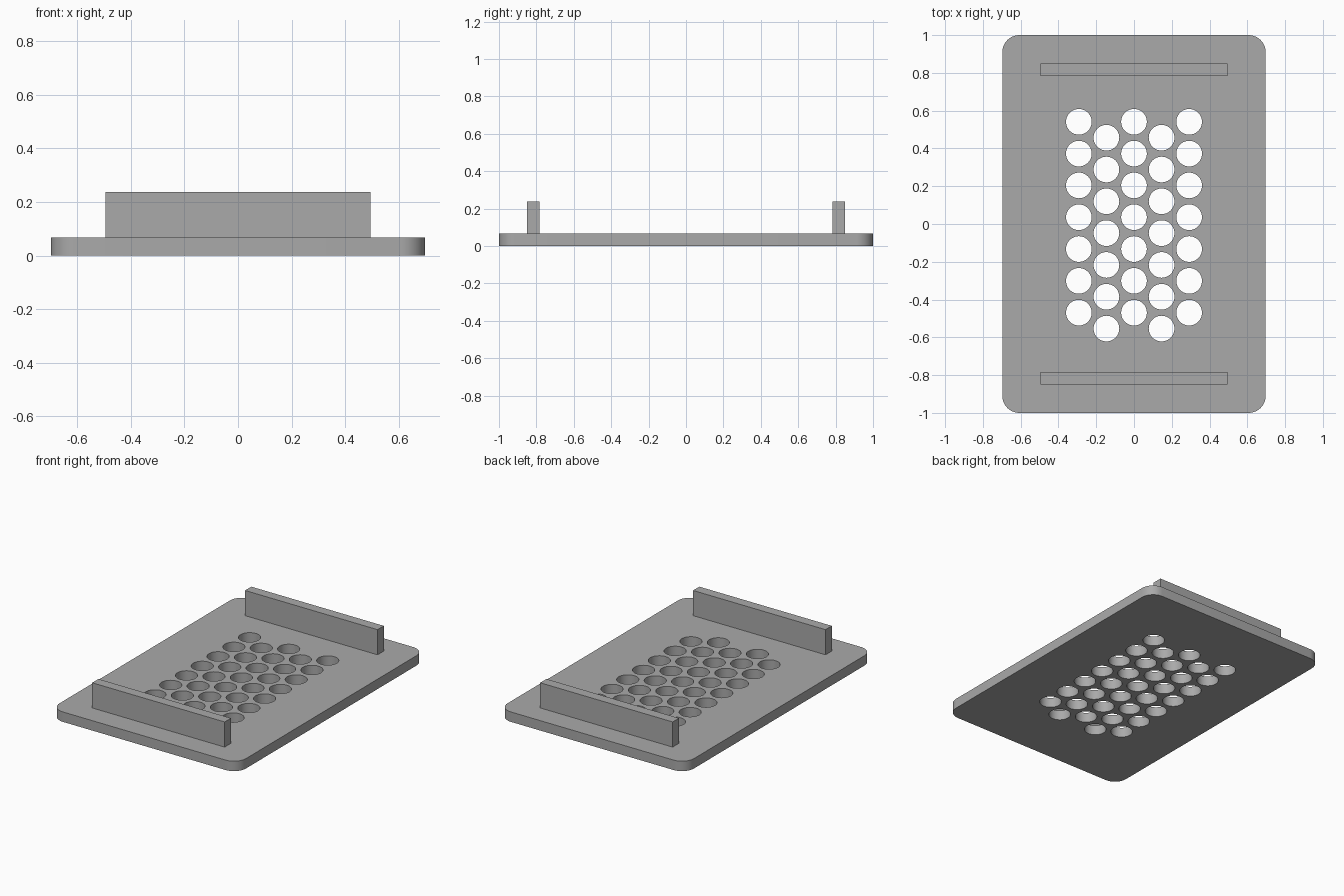
import bpy
import bmesh
from math import pi, cos, sin

if "Cube" in bpy.data.objects:
    bpy.data.objects.remove(bpy.data.objects["Cube"], do_unlink=True)

HALF_X, HALF_Y, THICK, CORNER = 0.697, 1.0, 0.067, 0.09
HOLE_R, PITCH, COLUMN_STEP = 0.068, 0.1684, 0.146

# Single grey material
grey = bpy.data.materials.new("plain grey")
grey.use_nodes = True
colour = (0.4, 0.4, 0.4, 1)
grey.diffuse_color = colour
grey.node_tree.nodes["Principled BSDF"].inputs["Base Color"].default_value = colour


def arc(cx, cy, r, start, sweep, steps):
    return [(cx + r * cos(start + sweep * i / steps),
             cy + r * sin(start + sweep * i / steps)) for i in range(steps + 1)]


def finish(bm, name):
    bmesh.ops.recalc_face_normals(bm, faces=bm.faces)
    mesh = bpy.data.meshes.new(name)
    bm.to_mesh(mesh)
    bm.free()
    mesh.materials.append(grey)
    obj = bpy.data.objects.new(name, mesh)
    bpy.context.collection.objects.link(obj)
    return obj


# Rounded outline of the plate
outline = []
for i, (sx, sy) in enumerate([(1, 1), (-1, 1), (-1, -1), (1, -1)]):
    outline += arc(sx * (HALF_X - CORNER), sy * (HALF_Y - CORNER),
                   CORNER, i * pi / 2, pi / 2, 10)
loops = [outline]

# Staggered hole pattern: odd columns sit half a pitch lower
for col in range(-2, 3):
    top = 0.541 - (PITCH / 2 if col % 2 else 0)
    for row in range(7):
        loops.append(arc(col * COLUMN_STEP, top - row * PITCH,
                         HOLE_R, 0, 2 * pi, 40)[:-1])

# Perforated plate
bm = bmesh.new()
for loop in loops:
    verts = [bm.verts.new((x, y, 0)) for x, y in loop]
    for a, b in zip(verts, verts[1:] + verts[:1]):
        bm.edges.new((a, b))
bmesh.ops.triangle_fill(bm, use_beauty=True, use_dissolve=False, edges=bm.edges[:])
result = bmesh.ops.extrude_face_region(bm, geom=bm.faces[:], use_keep_orig=True)
raised = [g for g in result["geom"] if isinstance(g, bmesh.types.BMVert)]
bmesh.ops.translate(bm, verts=raised, vec=(0, 0, THICK))
plate = finish(bm, "perforated_plate")
bpy.ops.object.select_all(action="DESELECT")
plate.select_set(True)
bpy.context.view_layer.objects.active = plate
bpy.ops.object.shade_smooth_by_angle(angle=pi / 6)

# Upright rails at both ends
for side, name in ((-1, "front_rail"), (1, "back_rail")):
    bm = bmesh.new()
    bmesh.ops.create_cube(bm, size=1)
    bmesh.ops.scale(bm, vec=(0.99, 0.067, 0.17), verts=bm.verts)
    bmesh.ops.translate(bm, vec=(0, side * 0.816, THICK + 0.085), verts=bm.verts)
    finish(bm, name)
